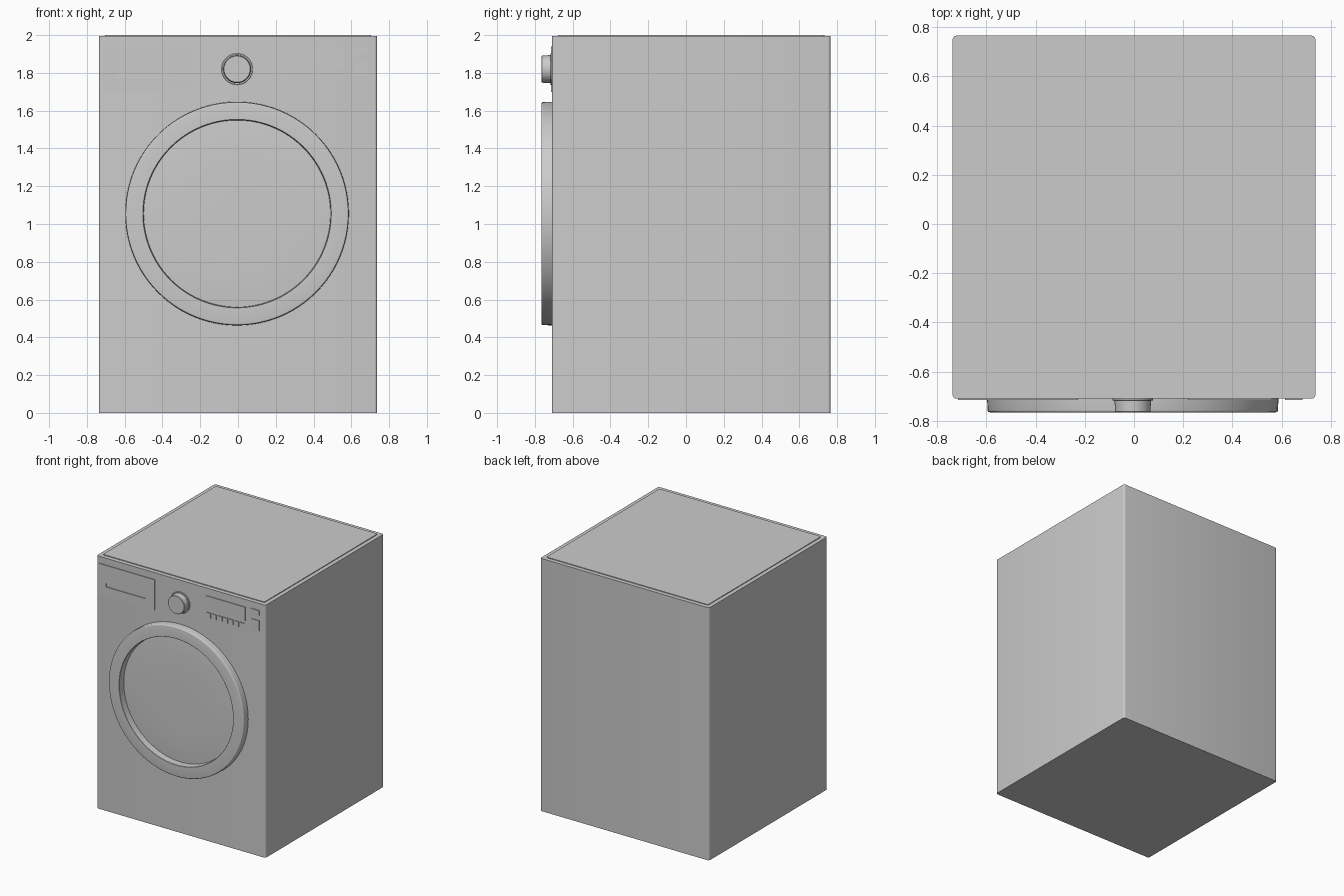
import bpy, bmesh, math
from mathutils import Matrix, Vector

if "Cube" in bpy.data.objects:
    bpy.data.objects.remove(bpy.data.objects["Cube"])

FRONT = -0.71          # y of the cabinet's front face


def finish(name, bm, smooth=False):
    bmesh.ops.recalc_face_normals(bm, faces=bm.faces)
    mesh = bpy.data.meshes.new(name)
    bm.to_mesh(mesh)
    bm.free()
    ob = bpy.data.objects.new(name, mesh)
    bpy.context.scene.collection.objects.link(ob)
    if smooth:
        bpy.ops.object.select_all(action='DESELECT')
        ob.select_set(True)
        bpy.context.view_layer.objects.active = ob
        bpy.ops.object.shade_smooth_by_angle(angle=math.radians(35))
    return ob


def box(name, x, y, z, round_axis=None, radius=0.0):
    """Box from (min, max) ranges; edges along round_axis are rounded."""
    bm = bmesh.new()
    size = [r[1] - r[0] for r in (x, y, z)]
    mid = [(r[0] + r[1]) / 2 for r in (x, y, z)]
    bmesh.ops.create_cube(bm, size=1, matrix=Matrix.Translation(mid) @ Matrix.Diagonal((*size, 1)))
    if round_axis is not None:
        edges = [e for e in bm.edges
                 if abs((e.verts[0].co - e.verts[1].co).normalized()[round_axis]) > 0.9]
        bmesh.ops.bevel(bm, geom=edges, offset=radius, segments=4, profile=0.5, affect='EDGES')
    return finish(name, bm, round_axis is not None)


def lathe(name, profile, cx, cz, steps=96, closed=False):
    """Spin a (radius, y) profile around an axis along y."""
    bm = bmesh.new()
    verts = [bm.verts.new((cx + r, y, cz)) for r, y in profile]
    edges = [bm.edges.new(p) for p in zip(verts, verts[1:])]
    if closed:
        edges.append(bm.edges.new((verts[-1], verts[0])))
    bmesh.ops.spin(bm, geom=verts + edges, cent=(cx, 0, cz), axis=(0, 1, 0),
                   angle=math.tau, steps=steps)
    bmesh.ops.remove_doubles(bm, verts=bm.verts, dist=1e-5)
    return finish(name, bm, True)


# Cabinet and raised lid panel
box("cabinet", (-0.737, 0.737), (FRONT, 0.765), (0, 1.994), 2, 0.015)
box("lid_panel", (-0.705, 0.705), (-0.677, 0.733), (1.99, 2.0), 2, 0.012)

# Door ring with softened outer rim
DX, DZ = -0.005, 1.055
rim = [(0.59 - 0.008 + 0.008 * math.cos(a), -0.757 - 0.008 * math.sin(a))
       for a in (math.radians(d) for d in (0, 22.5, 45, 67.5, 90))]
lathe("door_ring", [(0.592, FRONT + 0.002)] + rim +
      [(0.499, -0.765), (0.497, -0.763), (0.494, FRONT + 0.002)], DX, DZ, closed=True)

# Door glass, very slightly domed and set back in the ring
glass = [(0.497 * i / 8, -0.722 + 0.010 * (i / 8) ** 4) for i in range(9)]
lathe("door_glass", glass, DX, DZ)

# Programme dial with its base
lathe("dial_base", [(0, -0.718), (0.081, -0.718), (0.083, -0.716), (0.083, FRONT + 0.002)], DX, 1.82, 64)
lathe("dial_knob", [(0, -0.765), (0.069, -0.765), (0.072, -0.762), (0.074, -0.716)], DX, 1.82, 64)

# Detergent drawer front with a handle slot
plate = (FRONT - 0.006, FRONT + 0.002)
drawer = box("drawer_front", (-0.715, -0.228), plate, (1.70, 1.94))
slot = box("slot_cutter", (-0.65, -0.305), (-0.75, -0.7), (1.77, 1.80))
slot.hide_render = True
slot.hide_set(True)
cut = drawer.modifiers.new("handle_slot", 'BOOLEAN')
cut.operation = 'DIFFERENCE'
cut.object = slot
cut.solver = 'EXACT'

# Display and the row of small buttons below it
box("display", (0.219, 0.561), plate, (1.825, 1.935))
count, pitch = 7, 0.049
for i in range(count):
    x0 = 0.224 + i * pitch
    box(f"display_button_{i + 1}", (x0, x0 + 0.038), plate, (1.765, 1.805))

# Power and start buttons
for name, z in (("power_button", (1.90, 1.94)), ("start_button", (1.78, 1.86))):
    box(name, (0.614, 0.684), plate, z)
